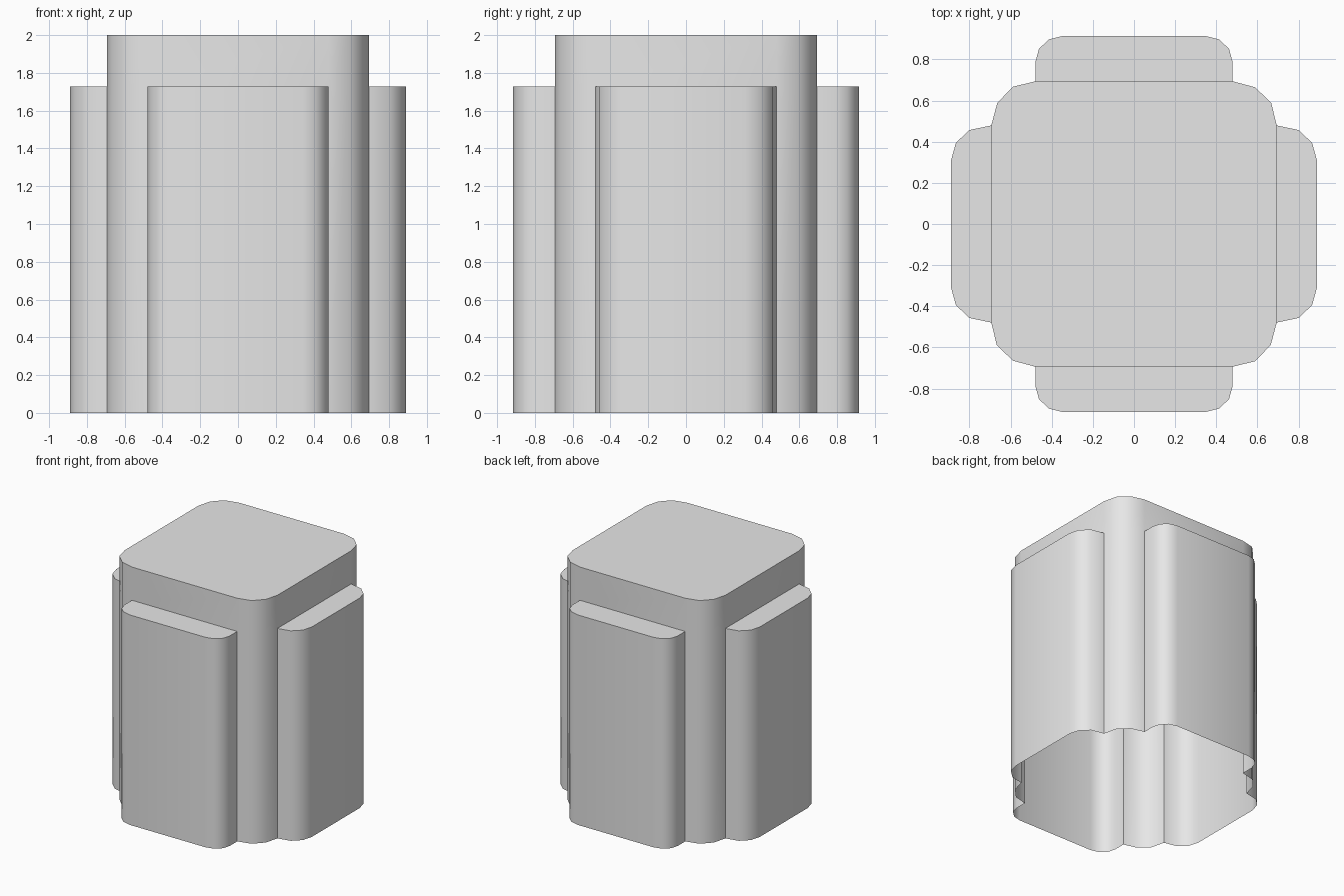
import bpy, bmesh, math

cube = bpy.data.objects.get("Cube")
if cube:
    bpy.data.objects.remove(cube, do_unlink=True)

TOP, LEDGE = 2.0, 1.727

grey = bpy.data.materials.new("plain_grey")
grey.use_nodes = True
grey.diffuse_color = (0.8, 0.8, 0.8, 1)
grey.node_tree.nodes["Principled BSDF"].inputs["Base Color"].default_value = (0.8, 0.8, 0.8, 1)


def quad(bm, a, b, low, high):
    """Upright wall face between two plan points."""
    corners = [(*a, low), (*b, low), (*b, high), (*a, high)]
    bm.faces.new([bm.verts.new(c) for c in corners])


def cap(bm, points, z):
    bm.faces.new([bm.verts.new((*p, z)) for p in points])


def finish(bm, name):
    bmesh.ops.remove_doubles(bm, verts=bm.verts, dist=0.0005)
    mesh = bpy.data.meshes.new(name)
    bm.to_mesh(mesh)
    bm.free()
    mesh.materials.append(grey)
    obj = bpy.data.objects.new(name, mesh)
    bpy.context.collection.objects.link(obj)
    bpy.ops.object.select_all(action="DESELECT")
    obj.select_set(True)
    bpy.context.view_layer.objects.active = obj
    bpy.ops.object.shade_smooth_by_angle(angle=math.radians(50))


# Core: rounded square, closed on top, open underneath and behind each bay
corner = [(0.694, 0.479), (0.667, 0.59), (0.588, 0.665), (0.479, 0.694)]
ring = []
for k in range(4):
    c, s = round(math.cos(k * math.pi / 2)), round(math.sin(k * math.pi / 2))
    ring += [(x * c - y * s, x * s + y * c) for x, y in corner]

bm = bmesh.new()
for i, a in enumerate(ring):
    b = ring[(i + 1) % len(ring)]
    quad(bm, a, b, LEDGE, TOP)
    if i % 4 != 3:
        quad(bm, a, b, 0, LEDGE)
cap(bm, ring, TOP)
finish(bm, "core")


# Bays: half profiles as (outward, sideways), mirrored then turned to each side
side_half = [(0.694, 0.479), (0.80, 0.457), (0.866, 0.395), (0.889, 0.312)]
end_half = [(0.694, 0.479), (0.79, 0.479), (0.852, 0.462), (0.898, 0.413), (0.915, 0.345)]


def bay(name, half, turn):
    c, s = round(math.cos(turn)), round(math.sin(turn))
    profile = [(o, -w) for o, w in half] + half[::-1]
    points = [(o * c - w * s, o * s + w * c) for o, w in profile]
    bm = bmesh.new()
    for a, b in zip(points, points[1:]):
        quad(bm, a, b, 0, LEDGE)
    cap(bm, points, LEDGE)
    finish(bm, name)


bay("left_bay", side_half, 0)
bay("back_bay", end_half, math.pi / 2)
bay("right_bay", side_half, math.pi)
bay("front_bay", end_half, -math.pi / 2)
